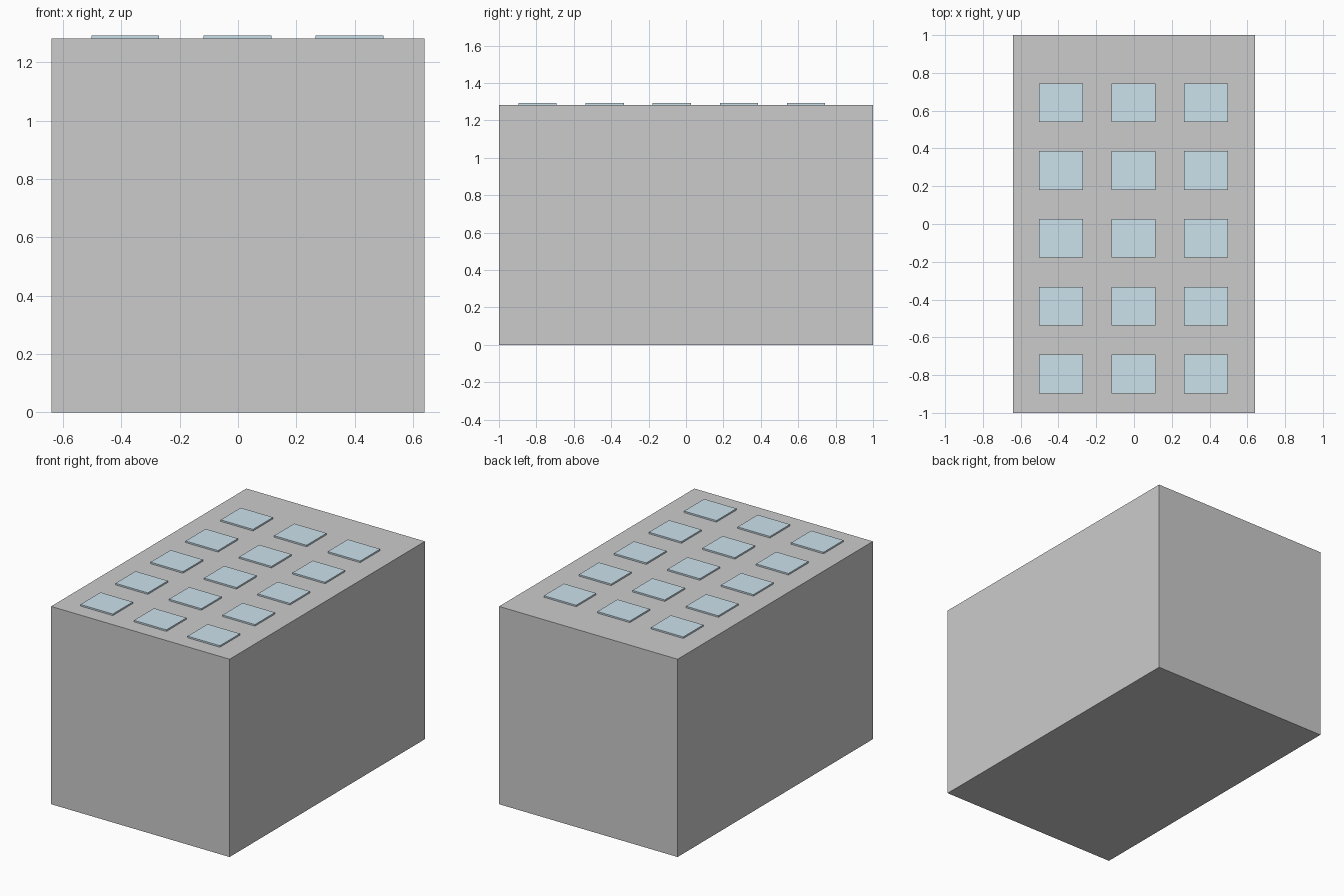
import bpy

if "Cube" in bpy.data.objects:
    bpy.data.objects.remove(bpy.data.objects["Cube"])

BODY = (1.28, 2.0, 1.282)
PANEL = (0.232, 0.205, 0.01)


def material(name, color):
    m = bpy.data.materials.new(name)
    m.diffuse_color = color
    m.use_nodes = True
    m.node_tree.nodes["Principled BSDF"].inputs["Base Color"].default_value = m.diffuse_color
    return m


def box(name, size, base, mat=None):
    """Box whose underside is centred on base."""
    x, y, z = base
    bpy.ops.mesh.primitive_cube_add(size=1, location=(x, y, z + size[2] / 2))
    ob = bpy.context.object
    ob.name = name
    ob.scale = size
    bpy.ops.object.transform_apply(location=False, rotation=False, scale=True)
    if mat:
        ob.data.materials.append(mat)
    return ob


# building block
box("building_body", BODY, (0, 0, 0))

# skylight panels on the roof, 3 columns by 5 rows
glass = material("pale_blue_glass", (0.60, 0.76, 0.84, 1))
for row in range(5):
    for col in range(3):
        x = -0.002 + (col - 1) * 0.384
        y = -0.076 + (row - 2) * 0.359
        box(f"skylight_{row + 1}_{col + 1}", PANEL, (x, y, BODY[2]), glass)
